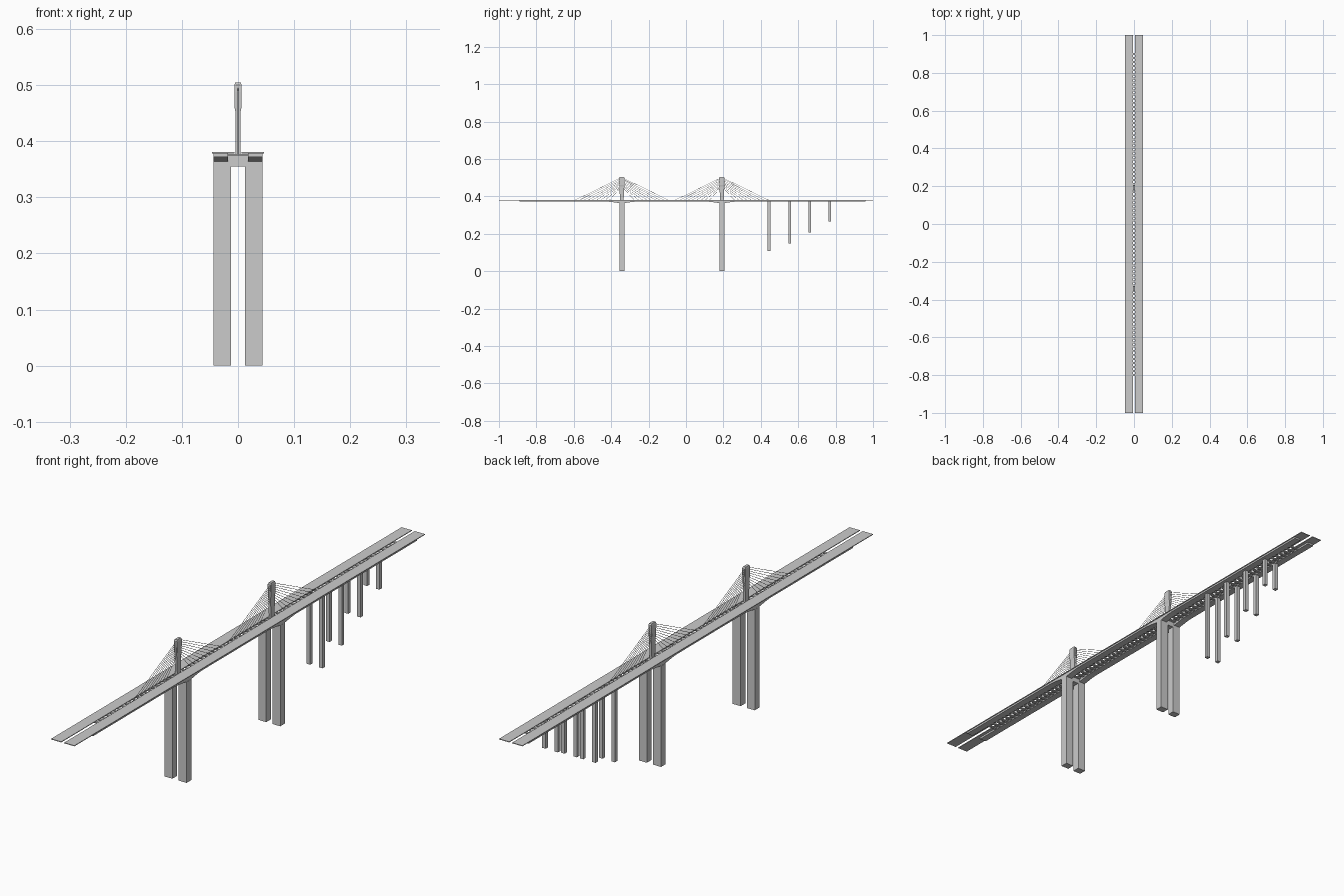
import bpy, bmesh, math
from mathutils import Vector

if "Cube" in bpy.data.objects:
    bpy.data.objects.remove(bpy.data.objects["Cube"])

PYLONS = (-0.343, 0.192)
DECK_TOP = 0.381


def finish(name, bm):
    bmesh.ops.recalc_face_normals(bm, faces=bm.faces)
    me = bpy.data.meshes.new(name)
    bm.to_mesh(me)
    bm.free()
    ob = bpy.data.objects.new(name, me)
    bpy.context.collection.objects.link(ob)
    return ob


def add_box(bm, x0, x1, y0, y1, z0, z1):
    vs = bmesh.ops.create_cube(bm, size=1)['verts']
    for v in vs:
        v.co = Vector((x1 if v.co.x > 0 else x0,
                       y1 if v.co.y > 0 else y0,
                       z1 if v.co.z > 0 else z0))


def extrude_x(bm, yz, x0, x1):
    # closed side profile swept across x
    f = bm.faces.new([bm.verts.new((x0, y, z)) for y, z in yz])
    r = bmesh.ops.extrude_face_region(bm, geom=[f])
    for v in r['geom']:
        if isinstance(v, bmesh.types.BMVert):
            v.co.x = x1


def mirror_x(ob):
    ob.modifiers.new("mirror", 'MIRROR').use_axis[0] = True
    return ob


# road slabs
bm = bmesh.new()
add_box(bm, 0.006, 0.0465, -1, 1, 0.3785, DECK_TOP)
mirror_x(finish("road_deck", bm))

# girders with curved haunches over the tall piers
bm = bmesh.new()
profile = [(-0.89, 0.379), (-0.89, 0.372)]
for p in PYLONS:
    for i in range(-5, 6):
        t = i / 5
        profile.append((p + 0.075 * t, 0.372 - 0.010 * (1 - abs(t)) ** 1.3))
profile += [(0.96, 0.372), (0.96, 0.379)]
extrude_x(bm, profile, 0.018, 0.0435)
mirror_x(finish("haunched_girder", bm))

# ladder of cross ties joining the two girders
bm = bmesh.new()
n = 80
for i in range(n):
    y = -0.80 + 1.70 * i / (n - 1)
    add_box(bm, -0.018, 0.018, y - 0.005, y + 0.005, 0.3735, 0.3775)
finish("cross_ties", bm)

# tall piers
for k, p in enumerate(PYLONS):
    bm = bmesh.new()
    add_box(bm, 0.0125, 0.044, p - 0.0135, p + 0.0135, 0, 0.364)
    mirror_x(finish(f"tall_pier_{k}", bm))

    # cap beam between the girders, carrying the pylon
    bm = bmesh.new()
    add_box(bm, -0.018, 0.018, p - 0.0135, p + 0.0135, 0.355, 0.3765)
    finish(f"cap_beam_{k}", bm)

    # pylon shaft, flaring upward, and its chamfered head
    bm = bmesh.new()
    extrude_x(bm, [(p - 0.009, 0.37), (p + 0.009, 0.37), (p + 0.015, 0.488),
                   (p + 0.0145, 0.500), (p + 0.011, 0.504),
                   (p - 0.011, 0.504), (p - 0.0145, 0.500), (p - 0.015, 0.488)],
              -0.0045, 0.0045)
    finish(f"pylon_shaft_{k}", bm)
    bm = bmesh.new()
    w, d = 0.0065, 0.0135
    rings = []
    for z, sx, sy in ((0.452, 0.7, 0.85), (0.462, 1, 0.92), (0.499, 1, 1), (0.505, 0.75, 0.8)):
        rings.append([bm.verts.new((a * w * sx, p + b * d * sy, z))
                      for a, b in ((-1, -1), (1, -1), (1, 1), (-1, 1))])
    for a, b in zip(rings, rings[1:]):
        for i in range(4):
            j = (i + 1) % 4
            bm.faces.new((a[i], a[j], b[j], b[i]))
    bm.faces.new(rings[0])
    bm.faces.new(rings[-1])
    finish(f"pylon_head_{k}", bm)

    # fan of stay cables on both sides of the pylon
    bm = bmesh.new()
    count = 9
    for s in (-1, 1):
        for i in range(count):
            t = i / (count - 1)
            a = Vector((0, p + s * 0.012, 0.44 + 0.056 * t))
            b = Vector((0, p + s * (0.07 + 0.187 * t), 0.377))
            v = b - a
            m = v.to_track_quat('Z', 'Y').to_matrix().to_4x4()
            m.translation = (a + b) / 2
            bmesh.ops.create_cone(bm, cap_ends=True, segments=6, radius1=0.0007,
                                  radius2=0.0007, depth=v.length, matrix=m)
    finish(f"stay_cables_{k}", bm)

# short approach piers climbing the valley side
for k, (y, z) in enumerate(((0.444, 0.107), (0.554, 0.147), (0.661, 0.208), (0.769, 0.267))):
    bm = bmesh.new()
    add_box(bm, 0.0175, 0.0315, y - 0.007, y + 0.007, z, 0.373)
    mirror_x(finish(f"approach_pier_{k}", bm))
